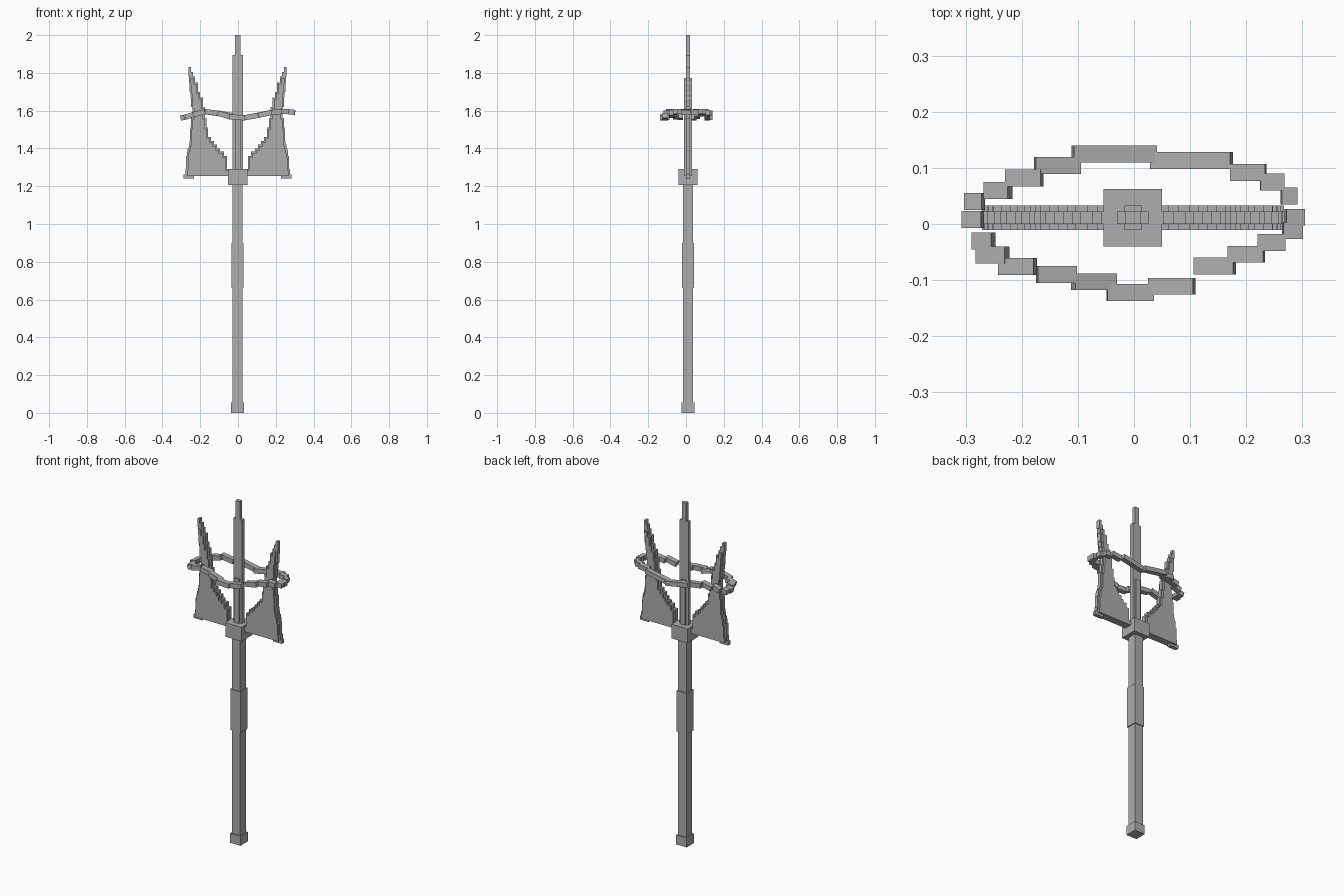
import bpy, bmesh, math
from mathutils import Matrix, Vector

if "Cube" in bpy.data.objects:
    bpy.data.objects.remove(bpy.data.objects["Cube"])

CENTRE = Vector((-0.002, 0.011, 0))
GREY = (0.42, 0.42, 0.42, 1)

steel = bpy.data.materials.new("plain_grey")
steel.use_nodes = True
steel.diffuse_color = GREY
steel.node_tree.nodes["Principled BSDF"].inputs["Base Color"].default_value = GREY


def add_box(bm, centre, size, tilt=0):
    m = (Matrix.Translation(centre) @ Matrix.Rotation(tilt, 4, 'Y')
         @ Matrix.Diagonal((*size, 1)))
    bmesh.ops.create_cube(bm, size=1, matrix=m)


def finish(bm, name, location=CENTRE, mirror=False):
    mesh = bpy.data.meshes.new(name)
    bm.to_mesh(mesh)
    bm.free()
    mesh.materials.append(steel)
    ob = bpy.data.objects.new(name, mesh)
    ob.location = location
    bpy.context.collection.objects.link(ob)
    if mirror:
        ob.modifiers.new("Mirror", 'MIRROR').use_mirror_merge = False
    return ob


def block(name, half_x, half_y, z0, z1):
    bm = bmesh.new()
    add_box(bm, (0, 0, (z0 + z1) / 2), (2 * half_x, 2 * half_y, z1 - z0))
    return finish(bm, name)


# Handle, collar and central spike
block("pommel", 0.034, 0.034, 0, 0.055)
block("shaft", 0.027, 0.027, 0.05, 1.21)
block("grip", 0.032, 0.032, 0.66, 0.90)
block("collar", 0.052, 0.051, 1.207, 1.29)
block("spike_blade", 0.028, 0.011, 1.29, 1.895)
block("spike_tip", 0.014, 0.011, 1.89, 2.0)
block("spike_core", 0.015, 0.022, 1.29, 1.55)

# Stepped side blades: height where each step starts, inner and outer reach
STEPS = [
    (1.24, .23, .286), (1.262, .03, .277), (1.29, .055, .272),
    (1.36, .072, .267), (1.385, .093, .265), (1.40, .108, .258),
    (1.42, .124, .254), (1.44, .14, .251), (1.46, .156, .251),
    (1.51, .165, .246), (1.56, .174, .238), (1.62, .184, .246),
    (1.67, .198, .249), (1.70, .209, .254), (1.75, .225, .257),
    (1.78, .235, .26), (1.805, .246, .26), (1.83, 0, 0),
]


def side_blades(name, half_y, inset, drop, steps):
    bm = bmesh.new()
    for (z0, a, b), (z1, _, _) in zip(steps, steps[1:]):
        a, b = a + inset, b - inset
        add_box(bm, ((a + b) / 2, 0, (z0 + z1) / 2 - drop),
                (b - a, 2 * half_y, z1 - z0))
    return finish(bm, name, mirror=True)


side_blades("blade_edges", 0.011, 0, 0, STEPS)
side_blades("blade_cores", 0.022, 0.008, 0.008, STEPS[1:16])

# Floating ring of overlapping blocks: x start, x end, y centre
RING = [
    (-.11, .04, .125), (.03, .175, .113), (.172, .235, .092), (.225, .268, .075),
    (.262, .29, .05), (.27, .303, .012), (.265, .30, -.012), (.22, .27, -.033),
    (.168, .232, -.054), (.108, .18, -.075), (.027, .108, -.111),
    (-.048, .035, -.122), (-.11, -.033, -.103), (-.173, -.103, -.09),
    (-.24, -.175, -.076), (-.28, -.225, -.055), (-.287, -.25, -.03),
    (-.305, -.27, .008), (-.30, -.268, .04), (-.265, -.22, .06),
    (-.228, -.163, .082), (-.177, -.096, .104),
]


def ring_height(x):
    return 1.578 - 0.018 * math.cos(math.pi * x / (0.24 if x > 0 else 0.16))


bm = bmesh.new()
for x0, x1, y in RING:
    za, zb = ring_height(x0), ring_height(x1)
    add_box(bm, ((x0 + x1) / 2, y, (za + zb) / 2), (x1 - x0, 0.03, 0.027),
            -math.atan2(zb - za, x1 - x0))
finish(bm, "floating_ring", (0, 0, 0))
